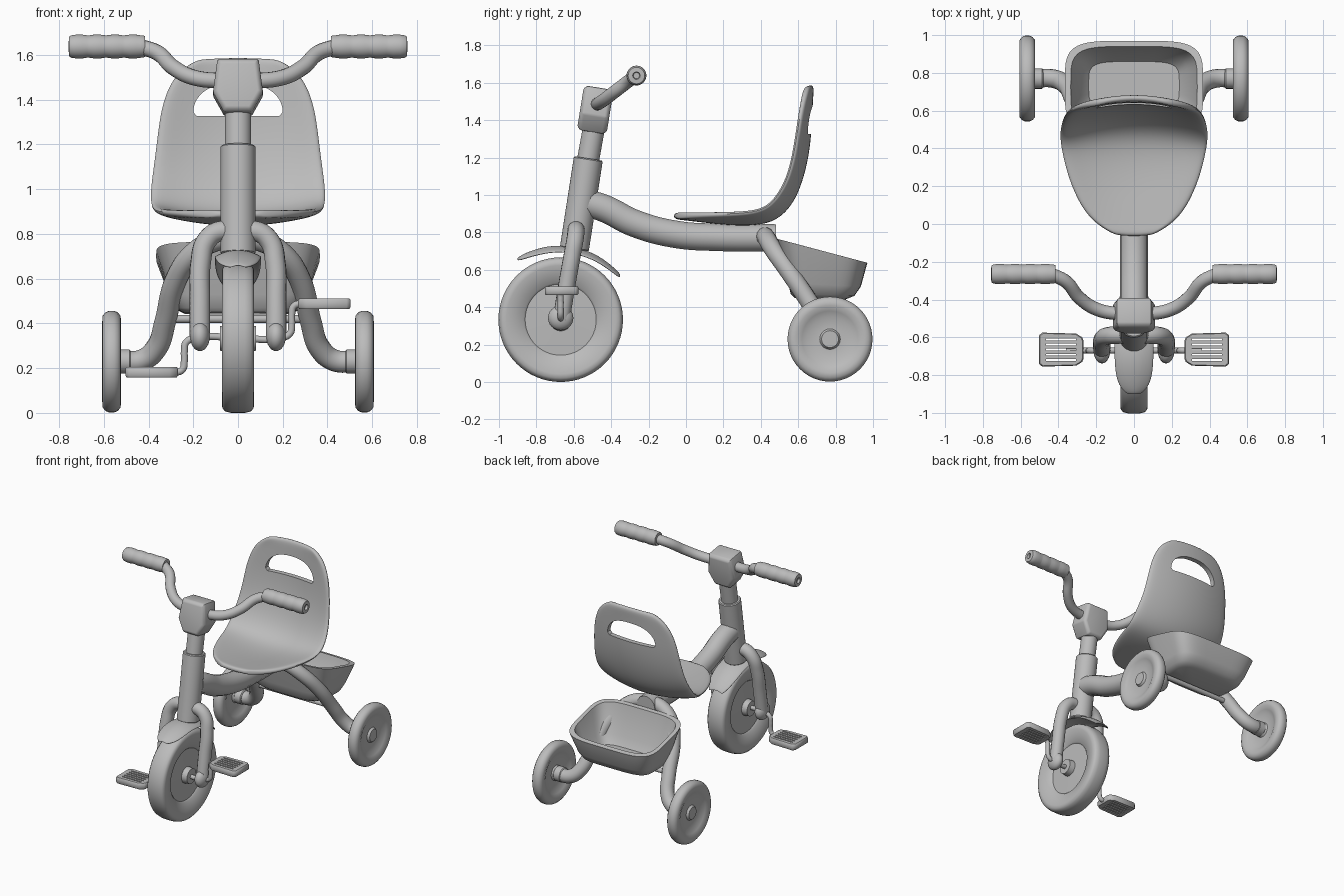
import bpy, bmesh, math
from math import cos, sin, pi, copysign
from mathutils import Vector, Matrix

if "Cube" in bpy.data.objects:
    bpy.data.objects.remove(bpy.data.objects["Cube"])

grey = bpy.data.materials.new("plain grey")
grey.use_nodes = True
grey.diffuse_color = (0.5, 0.5, 0.5, 1)
grey.node_tree.nodes["Principled BSDF"].inputs["Base Color"].default_value = (0.5, 0.5, 0.5, 1)


def finish(ob, angle=40):
    """Bake modifiers or curve to a mesh, then shade smooth with sharp edges."""
    dg = bpy.context.evaluated_depsgraph_get()
    mesh = bpy.data.meshes.new_from_object(ob.evaluated_get(dg))
    name = ob.name
    bpy.data.objects.remove(ob)
    mesh.materials.clear()
    mesh.materials.append(grey)
    mesh.shade_smooth()
    mesh.set_sharp_from_angle(angle=math.radians(angle))
    out = bpy.data.objects.new(name, mesh)
    bpy.context.collection.objects.link(out)
    return out


def raw(name, bm):
    mesh = bpy.data.meshes.new(name)
    bm.to_mesh(mesh)
    bm.free()
    ob = bpy.data.objects.new(name, mesh)
    bpy.context.collection.objects.link(ob)
    return ob


def loft(name, rings, matrix=Matrix()):
    """Closed solid through equal-count rings, capped at both ends."""
    bm = bmesh.new()
    loops = [[bm.verts.new(matrix @ Vector(p)) for p in ring] for ring in rings]
    n = len(loops[0])
    for a, b in zip(loops, loops[1:]):
        for k in range(n):
            bm.faces.new((a[k], a[(k + 1) % n], b[(k + 1) % n], b[k]))
    bm.faces.new(loops[0])
    bm.faces.new(loops[-1])
    bmesh.ops.recalc_face_normals(bm, faces=bm.faces)
    return raw(name, bm)


def lathe(name, profile, loc, direction, n=48):
    """Spin (radius, height) pairs about a direction."""
    turn = [2 * pi * k / n for k in range(n)]
    rings = [[(r * cos(a), r * sin(a), h) for a in turn] for r, h in profile]
    rot = Vector(direction).to_track_quat('Z', 'Y').to_matrix().to_4x4()
    return finish(loft(name, rings, Matrix.Translation(loc) @ rot))


def rod(name, a, b, r, edge=0.006):
    a, b = Vector(a), Vector(b)
    h = (b - a).length
    return lathe(name, [(r - edge, 0), (r, edge), (r, h - edge), (r - edge, h)], a, b - a)


def tube(name, points, r):
    cu = bpy.data.curves.new(name, 'CURVE')
    cu.dimensions = '3D'
    cu.bevel_depth, cu.bevel_resolution, cu.resolution_u = r, 5, 8
    cu.use_fill_caps = True
    sp = cu.splines.new('BEZIER')
    sp.bezier_points.add(len(points) - 1)
    for bp, p in zip(sp.bezier_points, points):
        bp.co = p
        bp.handle_left_type = bp.handle_right_type = 'AUTO'
    ob = bpy.data.objects.new(name, cu)
    bpy.context.collection.objects.link(ob)
    return finish(ob)


def shell(name, rows, thick, cols=8):
    """Curved sheet; each row is half width, centre y z, side edge y z."""
    bm = bmesh.new()
    grid = []
    for w, yc, zc, ye, ze in rows:
        ts = [2 * j / cols - 1 for j in range(cols + 1)]
        grid.append([bm.verts.new((w * t, yc + (ye - yc) * t * t, zc + (ze - zc) * t * t)) for t in ts])
    for a, b in zip(grid, grid[1:]):
        for j in range(cols):
            bm.faces.new((a[j], a[j + 1], b[j + 1], b[j]))
    ob = raw(name, bm)
    sol = ob.modifiers.new("thickness", 'SOLIDIFY')
    sol.thickness, sol.offset = thick, -1
    sub = ob.modifiers.new("smooth", 'SUBSURF')
    sub.levels = sub.render_levels = 2
    return ob


def cut(ob, cutter):
    mod = ob.modifiers.new("cut", 'BOOLEAN')
    mod.operation, mod.solver, mod.object = 'DIFFERENCE', 'EXACT', cutter
    cutter.hide_render = True
    out = finish(ob)
    bpy.data.objects.remove(cutter)
    return out


def both_faces(half):
    return half + [(r, -h) for r, h in reversed(half)]


# Wheels
front = [(.02, .08), (.055, .08), (.06, .038), (.19, .035), (.2, .045), (.25, .06),
         (.29, .072), (.312, .07), (.326, .058), (.333, .03)]
rear = [(.02, .03), (.045, .03), (.055, .014), (.12, .014), (.15, .03), (.18, .042),
        (.205, .04), (.22, .028), (.227, .012)]
lathe("front_wheel", both_faces(front), (0, -.67, .333), (1, 0, 0), 64)
for s, side in ((1, "left"), (-1, "right")):
    lathe(side + "_rear_wheel", both_faces(rear), (s * .565, .77, .229), (s, 0, 0))

# Steering column and head block
rod("column_sleeve", (0, -.597, .71), (0, -.522, 1.195), .078)
rod("column_stem", (0, -.53, 1.15), (0, -.485, 1.4), .059)
half = [(.092, .12), (.112, -.03), (.062, -.12)]
outline = half + [(-x, z) for x, z in reversed(half)]
layers = ((.86, -.08), (1, -.062), (1, .062), (.86, .08))
block = loft("handlebar_head", [[(x * k, y, z * k) for x, z in outline] for k, y in layers],
             Matrix.Translation((0, -.485, 1.455)) @ Matrix.Rotation(-.16, 4, 'X'))
bev = block.modifiers.new("soft", 'BEVEL')
bev.width, bev.segments = .008, 2
finish(block, 25)

# Handlebar and grips
bar = [(.08, -.475, 1.485), (.2, -.45, 1.5), (.29, -.39, 1.545), (.36, -.305, 1.61), (.44, -.265, 1.638)]
tube("handlebar", [(-x, y, z) for x, y, z in reversed(bar)] + bar, .035)
grip = [(.03, 0), (.046, 0), (.05, .01)]
for i in range(4):
    grip += [(.05, .02 + .08 * i), (.053, .04 + .08 * i), (.053, .07 + .08 * i), (.05, .09 + .08 * i)]
grip += [(.044, .34), (.02, .342), (.016, .325)]
for s, side in ((1, "left"), (-1, "right")):
    lathe(side + "_grip", grip, (s * .415, -.265, 1.638), (s, 0, 0))

# Front fork, rear legs, crank and pedals
fork = [(0, -.59, .8), (.08, -.588, .812), (.14, -.592, .77), (.167, -.61, .67), (.17, -.64, .5), (.17, -.667, .33)]
leg = [(0, .42, .78), (.1, .43, .77), (.2, .465, .71), (.28, .55, .59), (.325, .67, .41),
       (.365, .74, .29), (.43, .77, .235), (.53, .77, .23)]
tread = [(.118, .075), (.1, .09), (-.08, .085), (-.112, .065), (-.118, .05)]
tread += [(x, -y) for x, y in reversed(tread)]
for s, side in ((1, "left"), (-1, "right")):
    tube(side + "_fork_leg", [(s * x, y, z) for x, y, z in fork], .046)
    dome = [(max(cos(a), .02), sin(a)) for a in [pi * (k / 12 - .5) for k in range(13)]]
    end = lathe(side + "_fork_end", dome, (0, 0, 0), (0, 0, 1), 32)
    end.data.transform(Matrix.Translation((s * .17, -.67, .342)) @ Matrix.Diagonal((.044, .068, .066, 1)))
    tube(side + "_rear_leg", [(s * x, y, z) for x, y, z in leg], .049)
    rod(side + "_axle_collar", (s * .48, .77, .23), (s * .54, .77, .23), .054)

    zp = .335 + s * .153
    crank = [(0, .335), (.19, .335), (.232, .335 + s * .02), (.24, .335 + s * .06),
             (.24, zp - s * .05), (.25, zp - s * .01), (.29, zp), (.36, zp)]
    tube(side + "_crank", [(s * x, -.67, z) for x, z in crank], .016)
    slabs = ((.95, -.023), (1, -.015), (1, .015), (.95, .023))
    place = Matrix.Translation((s * .386, -.665, zp))
    pedal = loft(side + "_pedal", [[(s * x * k, y * k, z) for x, y in tread] for k, z in slabs], place)
    bm = bmesh.new()
    for row in (-.054, -.027, 0, .027, .054):
        size = Matrix.Diagonal((.16, .01, .2, 1))
        bmesh.ops.create_cube(bm, size=1, matrix=place @ Matrix.Translation((0, row, 0)) @ size)
    cut(pedal, raw("slot_cutter", bm))

# Frame tube and cross bar
tube("frame_tube", [(0, -.52, .955), (0, -.43, .925), (0, -.28, .85), (0, -.06, .79),
                    (0, .17, .773), (0, .48, .77)], .075)
rod("cross_bar", (-.31, .66, .42), (.31, .66, .42), .018)

# Front fender
fender = [(.035, -.905, .663), (.085, -.86, .69), (.105, -.77, .722), (.107, -.66, .735),
          (.107, -.52, .705), (.1, -.42, .645), (.06, -.345, .573)]
finish(shell("front_fender", [(w, y, z, y, z - .28 * w) for w, y, z in fender], .012))

# Seat with a handle opening
seat = shell("seat", [
    (.1, -.062, .908, -.055, .908), (.2, -.025, .902, 0, .908), (.28, .08, .89, .09, .912),
    (.345, .22, .873, .24, .917), (.375, .36, .868, .36, .925), (.388, .47, .89, .43, .95),
    (.388, .545, .97, .48, 1.01), (.377, .59, 1.08, .525, 1.09), (.362, .62, 1.2, .555, 1.2),
    (.348, .635, 1.32, .575, 1.32), (.325, .64, 1.43, .59, 1.42), (.275, .645, 1.535, .61, 1.52),
    (.18, .65, 1.59, .625, 1.578)], .036)
arc = [pi * k / 24 for k in range(25)]
opening = [(copysign(abs(cos(a)) ** .8, cos(a)) * .2, 1.345 + .13 * sin(a)) for a in arc]
opening += [(-.185, 1.327), (.185, 1.327)]
cut(seat, loft("opening_cutter", [[(x, y, z) for x, z in opening] for y in (.4, .9)]))


# Rear basket: half width, front y, back y, front z, back z
def basket_ring(hx, y0, y1, z0, z1, n=56):
    ring = []
    for k in range(n):
        c, d = cos(2 * pi * k / n), sin(2 * pi * k / n)
        u, v = copysign(abs(c) ** .45, c), copysign(abs(d) ** .45, d)
        f = (v + 1) / 2
        ring.append((hx * u, y0 + (y1 - y0) * f, z0 + (z1 - z0) * f))
    return ring


finish(loft("basket", [basket_ring(*r) for r in (
    (.24, .58, .85, .45, .44), (.28, .56, .9, .47, .46), (.305, .545, .935, .53, .51),
    (.36, .492, .965, .745, .62), (.366, .488, .97, .765, .637), (.335, .515, .94, .758, .645),
    (.285, .57, .905, .54, .53), (.24, .61, .86, .48, .475))]))
